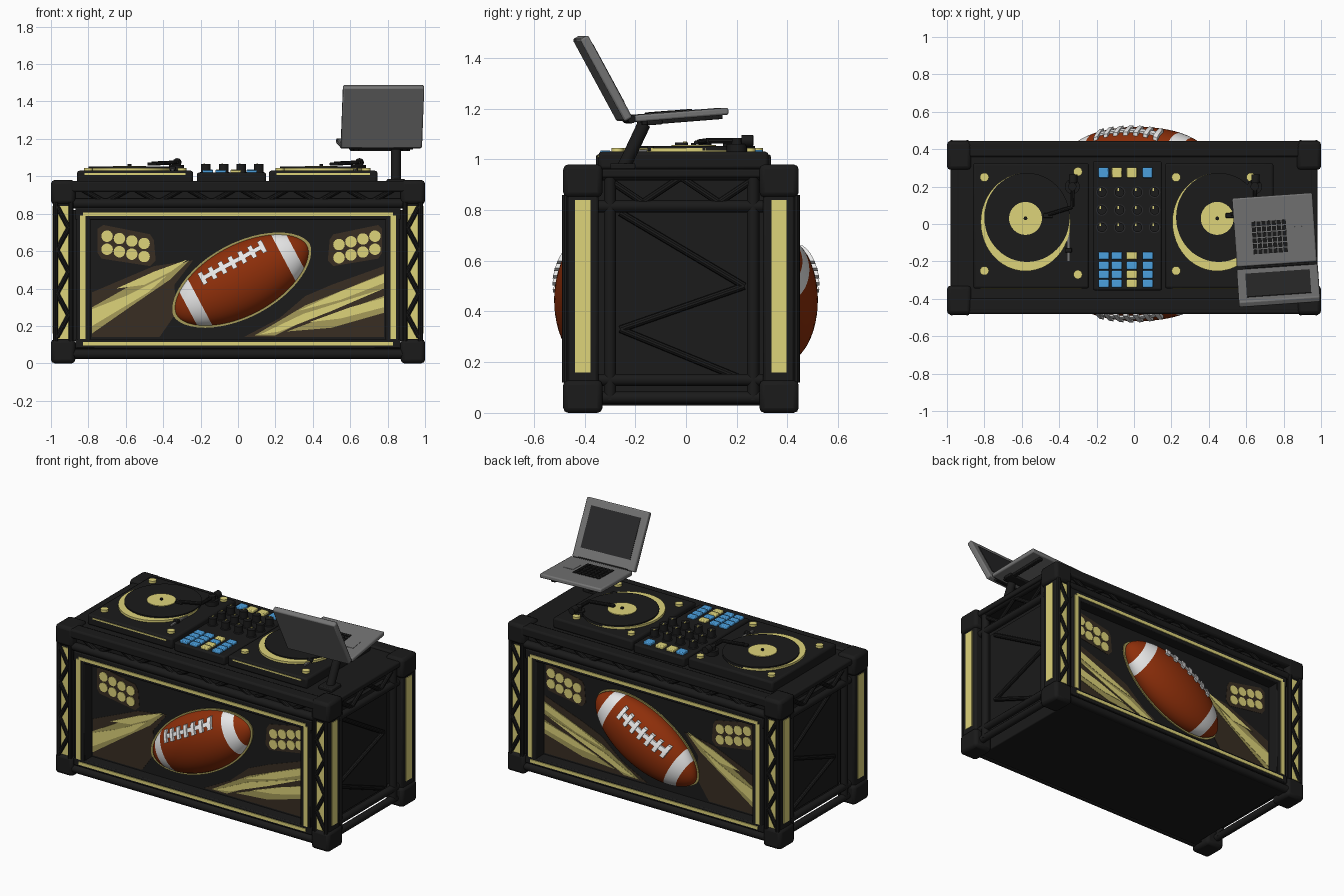
import bpy, bmesh, math
from mathutils import Vector, Matrix

if "Cube" in bpy.data.objects:
    bpy.data.objects.remove(bpy.data.objects["Cube"])

def mat(name, r, g, b):
    m = bpy.data.materials.new(name)
    m.diffuse_color = (r, g, b, 1)
    m.use_nodes = True
    m.node_tree.nodes["Principled BSDF"].inputs["Base Color"].default_value = m.diffuse_color
    return m

BLACK = mat("matte_black", .0105, .0105, .0105)
DARK = mat("dark_grey", .022, .022, .023)
GREY = mat("laptop_grey", .175, .175, .175)
YELLOW = mat("pale_yellow", .73, .655, .195)
TAN = mat("dull_tan", .38, .33, .10)
BROWN = mat("dark_brown", .04, .027, .016)
LEATHER = mat("ball_leather", .27, .028, .003)
WHITE = mat("white", .8, .8, .8)
BLUE = mat("pad_blue", .07, .35, .73)
YC = -.02            # centre of the booth in y
PANEL = .378         # depth of the artwork panels from that centre

def finish(name, bm, *mats, bevel=0, angle=35):
    bmesh.ops.recalc_face_normals(bm, faces=bm.faces[:])
    me = bpy.data.meshes.new(name)
    bm.to_mesh(me)
    bm.free()
    for m in mats:
        me.materials.append(m)
    me.polygons.foreach_set("use_smooth", [True] * len(me.polygons))
    me.set_sharp_from_angle(angle=math.radians(angle))
    ob = bpy.data.objects.new(name, me)
    bpy.context.collection.objects.link(ob)
    if bevel:
        b = ob.modifiers.new("bevel", 'BEVEL')
        b.width, b.segments = bevel, 2
    return ob

def boxes(name, items, m, bevel=0, frame=Matrix()):
    """One object made of boxes given as (centre, size)."""
    bm = bmesh.new()
    for c, s in items:
        bmesh.ops.create_cube(bm, size=1, matrix=frame @ Matrix.Translation(c) @ Matrix.Diagonal((*s, 1)))
    return finish(name, bm, m, bevel=bevel)

def bars(name, items, r, m, seg=10):
    """One object made of round bars given as (start, end)."""
    bm = bmesh.new()
    for p, q in items:
        p, q = Vector(p), Vector(q)
        rot = (q - p).to_track_quat('Z', 'Y').to_matrix().to_4x4()
        bmesh.ops.create_cone(bm, cap_ends=True, segments=seg, radius1=r, radius2=r, depth=(q - p).length,
                              matrix=Matrix.Translation((p + q) / 2) @ rot)
    return finish(name, bm, m)

def discs(name, items, m, seg=48):
    """Upright cylinders given as (x, y, z0, z1, rx, ry)."""
    bm = bmesh.new()
    for x, y, z0, z1, rx, ry in items:
        bmesh.ops.create_cone(bm, cap_ends=True, segments=seg, radius1=1, radius2=1, depth=1,
                              matrix=Matrix.Translation((x, y, (z0 + z1) / 2)) @ Matrix.Diagonal((rx, ry, z1 - z0, 1)))
    return finish(name, bm, m)

def plates(name, polys, s, t, m):
    """Flat artwork (x, z outlines) on the front (s=-1) or back (s=1) panel, t thick."""
    bm = bmesh.new()
    y0, y1 = YC + s * (PANEL - .001), YC + s * (PANEL + t)
    for pts in polys:
        a = [bm.verts.new((x, y0, z)) for x, z in pts]
        b = [bm.verts.new((x, y1, z)) for x, z in pts]
        bm.faces.new(a)
        bm.faces.new(b[::-1])
        for i in range(len(a)):
            j = (i + 1) % len(a)
            bm.faces.new((a[i], b[i], b[j], a[j]))
    return finish(name, bm, m)

def zigzag(a, b, u0, u1, n, put):
    """Truss diagonals between rails a and b, from u0 to u1."""
    P = [put(u0 + (u1 - u0) * i / n, a if i % 2 else b) for i in range(n + 1)]
    return list(zip(P, P[1:]))

# --- booth body and top
boxes("booth_body", [((0, YC, .49), (1.72, 2 * PANEL, .92))], BLACK, .006)
boxes("booth_top", [((0, YC, .945), (1.96, .88, .035))], BLACK, .008)
boxes("top_edge_rails", [((0, YC + s * .42, .945), (1.8, .085, .06)) for s in (-1, 1)], BLACK, .012)
C4 = [(sx, sy) for sx in (-1, 1) for sy in (-1, 1)]
boxes("corner_blocks", [((sx * .935, YC + sy * .387, z), (.13, .155, .13)) for sx, sy in C4 for z in (.065, .915)], BLACK, .02)
boxes("corner_posts", [((sx * .935, YC + sy * .387, .49), (.105, .125, .8)) for sx, sy in C4], BLACK, .012)

# --- lit strips and lattice on the corner posts
boxes("post_strips_front_back", [((sx * .935, YC + sy * .45, .485), (.06, .008, .71)) for sx, sy in C4], YELLOW)
boxes("post_strips_side", [((sx * .988, YC + sy * .387, .5), (.008, .06, .68)) for sx, sy in C4], YELLOW)
lat, edges = [], []
for sx, sy in C4:
    y = YC + sy * .455
    lat += zigzag(sx * .905, sx * .968, .14, .84, 6, lambda u, v: (v, y, u))
    edges += [((sx * x, y, .12), (sx * x, y, .86)) for x in (.892, .975)]
bars("post_lattice", lat, .013, BLACK)
bars("post_edge_tubes", edges, .014, BLACK)

# --- side trusses
bt, bd = [], []
for sx in (-1, 1):
    x = sx * .945
    for z in (.06, .13, .815, .94):
        bt.append(((x, -.36, z), (x, .32, z)))
    for y in (-.3, .265):
        bt.append(((x, y, .05), (x, y, .93)))
    bd += zigzag(.83, .93, -.32, .28, 4, lambda u, v: (x, u, v))
    z = [(-.26, .79), (.23, .5), (-.26, .33), (.23, .13)]
    bd += [((sx * .9, *p), (sx * .9, *q)) for p, q in zip(z, z[1:])]
bars("side_truss_tubes", bt, .024, BLACK, 12)
bars("side_truss_diagonals", bd, .014, BLACK)
boxes("side_inner_panel", [((sx * .872, YC, .47), (.03, .6, .7)) for sx in (-1, 1)], BLACK)

# --- football shape
BC, TILT, HL, HW, BY = (.02, .445), math.radians(28), .402, .19, .385
HD = .52 - BY
def radius(u):
    return HW * max(0, 1 - (u / HL) ** 2) ** .57
def ball_xz(u, v):
    c, s = math.cos(TILT), math.sin(TILT)
    return BC[0] + u * c - v * s, BC[1] + u * s + v * c

def football(side, s):
    def put(u, v, lift=0):
        x, z = ball_xz(u, v)
        r = radius(u)
        return (x, s * (BY + r / HW * HD * math.sqrt(max(0, 1 - (v / r) ** 2)) + lift), z)
    bm = bmesh.new()
    N, S, rings = 60, 40, []
    for i in range(N + 1):
        u = -HL * math.cos(math.pi * (i + .15) / (N + .3))
        ring = []
        for k in range(S):
            a = 2 * math.pi * k / S
            x, z = ball_xz(u, radius(u) * math.cos(a))
            ring.append(bm.verts.new((x, s * BY + radius(u) / HW * HD * math.sin(a), z)))
        rings.append((u, ring))
    for (u0, a), (u1, b) in zip(rings, rings[1:]):
        for k in range(S):
            f = bm.faces.new((a[k], a[(k + 1) % S], b[(k + 1) % S], b[k]))
            f.material_index = int(.245 < abs(u0 + u1) / 2 < .322)   # white bands
    bm.faces.new(rings[0][1])
    bm.faces.new(rings[-1][1])
    finish(side + "_football", bm, LEATHER, WHITE, angle=60)
    # laces: flat-topped white strips that follow the curve of the ball
    def strip(quads, lift):
        for (u0, u1, v0, v1) in quads:
            n = 4
            for i in range(n):
                va, vb = v0 + (v1 - v0) * i / n, v0 + (v1 - v0) * (i + 1) / n
                lo = [lb.verts.new(put(u, v, -.006)) for u, v in ((u0, va), (u1, va), (u1, vb), (u0, vb))]
                hi = [lb.verts.new(put(u, v, lift)) for u, v in ((u0, va), (u1, va), (u1, vb), (u0, vb))]
                lb.faces.new(hi)
                for k in range(4):
                    j = (k + 1) % 4
                    lb.faces.new((lo[k], lo[j], hi[j], hi[k]))
    us = [-.18 + .06 * i for i in range(7)]
    lb = bmesh.new()
    strip([(a, b, .095, .119) for a, b in zip(us, us[1:])], .010)
    strip([(u - .013, u + .013, .072, .142) for u in us], .017)
    bmesh.ops.remove_doubles(lb, verts=lb.verts[:], dist=.0005)
    finish(side + "_laces", lb, WHITE)

# --- front and back panels (same artwork, mirrored through the booth)
def circle(x, z, r, n=14):
    return [(x + r * math.cos(2 * math.pi * i / n), z + r * math.sin(2 * math.pi * i / n)) for i in range(n)]

for side, s in (("front", -1), ("back", 1)):
    F = lambda d: YC + s * d
    boxes(side + "_frame", [((0, F(.41), .80), (1.74, .09, .065)), ((0, F(.41), .105), (1.74, .09, .05))]
          + [((x, F(.41), .46), (.075, .09, .72)) for x in (-.825, .825)], BLACK, .006)
    boxes(side + "_frame_lights", [((0, F(.456), .797), (1.66, .008, .02)), ((0, F(.456), .105), (1.66, .008, .02))]
          + [((x, F(.456), .46), (.03, .008, .66)) for x in (-.83, .83)], YELLOW)
    bars(side + "_beam_rails", [((-.9, F(.435), z), (.9, F(.435), z)) for z in (.05, .855, .95)], .026, BLACK, 12)
    boxes(side + "_beam_backing", [((0, F(.395), .9), (1.74, .05, .12)), ((0, F(.395), .06), (1.74, .05, .06))], BLACK)
    bars(side + "_beam_diagonals", zigzag(.86, .94, -.85, .85, 12, lambda u, v: (u, F(.43), v)), .014, BLACK)
    # brown glow areas, tan and yellow light rays
    plates(side + "_brown_glow", [
        [(-.78, .14), (-.42, .14), (-.33, .27), (-.34, .42), (-.24, .55), (-.45, .52), (-.78, .38)],
        [(.03, .14), (.78, .14), (.78, .52), (.5, .42), (.36, .36), (.22, .24)],
        [(-.75, .72), (-.72, .74), (-.47, .69), (-.45, .66), (-.44, .55), (-.47, .52), (-.73, .56), (-.75, .59)],
        [(.77, .72), (.75, .74), (.51, .69), (.49, .66), (.48, .55), (.51, .52), (.75, .56), (.77, .59)]], s, .002, BROWN)
    plates(side + "_tan_rays", [
        [(-.78, .30), (-.55, .43), (-.26, .55), (-.36, .45), (-.55, .32), (-.78, .16)],
        [(.09, .15), (.36, .31), (.78, .48), (.78, .40), (.4, .25), (.2, .15)],
        [(.26, .17), (.5, .26), (.78, .36), (.78, .27), (.5, .19)]], s, .004, TAN)
    plates(side + "_yellow_rays", [
        [(-.65, .40), (-.45, .49), (-.27, .555), (-.36, .49), (-.5, .42)],
        [(-.78, .29), (-.6, .36), (-.38, .47), (-.48, .38), (-.78, .20)],
        [(.32, .28), (.55, .385), (.78, .475), (.78, .43), (.55, .34)],
        [(.12, .155), (.35, .265), (.78, .40), (.5, .28), (.22, .17)],
        [(.38, .22), (.6, .30), (.78, .35), (.78, .30), (.55, .24)]], s, .006, YELLOW)
    dots = [(-.70 + .066 * i, z - .013 * i) for i in range(4) for z in (.68, .61)]
    dots += [(.54 + .064 * i, z + .015 * i) for i in range(4) for z in (.635, .565)]
    plates(side + "_spotlights", [circle(x, z, .031) for x, z in dots], s, .006, YELLOW)
    us = [-HL * math.cos(math.pi * i / 24) for i in range(25)]
    rim = [(u, radius(u)) for u in us] + [(u, -radius(u)) for u in us[-2:0:-1]]
    plates(side + "_ball_outline", [[ball_xz(u * 1.025, v * 1.045) for u, v in rim]], s, .008, TAN)
    football(side, s)

# --- turntables
for side, cx, x0, x1, arm in (("left", -.58, -.86, -.24, .25), ("right", .445, .165, .745, .20)):
    mx, w = (x0 + x1) / 2, x1 - x0
    boxes(side + "_deck", [((mx, -.01, .995), (w, .67, .07))], BLACK, .012)
    boxes(side + "_deck_trim", [((mx, -.346, 1.012), (w - .08, .005, .009))], YELLOW)
    discs(side + "_platter", [(cx, .01, 1.03, 1.044, .24, .262)], YELLOW)
    discs(side + "_record", [(cx + .008, .035, 1.035, 1.052, .228, .238)], BLACK)
    discs(side + "_record_label", [(cx, .03, 1.05, 1.056, .088, .088)], YELLOW)
    discs(side + "_spindle", [(cx, .03, 1.05, 1.065, .01, .01)], BLACK, 12)
    discs(side + "_deck_buttons", [(x, y, 1.03, 1.045, .024, .024) for x, y in
          ((x0 + .06, .25), (x0 + .06, -.25), (x1 - .06, -.27), (x1 - .06 - .06 * (cx > 0), .25 + .03 * (cx < 0)))], YELLOW, 16)
    ax = cx + arm
    discs(side + "_tonearm_base", [(ax, .2, 1.03, 1.06, .04, .04), (ax, .2, 1.055, 1.085, .022, .022)], BLACK, 20)
    bars(side + "_tonearm", [((ax + .005, .26, 1.074), (ax, .09, 1.074)), ((ax, .09, 1.074), (ax - .13, .05, 1.068))], .011, BLACK)
    bars(side + "_tonearm_weight", [((ax + .005, .265, 1.074), (ax + .004, .22, 1.074))], .023, BLACK, 14)
    boxes(side + "_headshell", [((ax - .13, .045, 1.066), (.05, .025, .015))], BLACK, .003)
    boxes(side + "_pitch_slider", [((ax - .02, -.08, 1.033), (.014, .24, .012))], GREY)
    boxes(side + "_pitch_knob", [((ax - .02, -.14, 1.042), (.035, .025, .02))], BLACK, .004)

# --- mixer with pads and knobs
boxes("mixer_body", [((-.035, -.01, .99), (.37, .69, .06))], BLACK, .01)
px, pads = (-.162, -.092, -.012, .073), {BLUE: [], YELLOW: []}
for i, x in enumerate(px):
    pads[YELLOW if i in (1, 2) else BLUE].append(((x, .275, 1.025), (.054, .056, .025)))
    for j, y in enumerate((-.17, -.222, -.27, -.318)):
        pads[YELLOW if i == 2 and j != 1 else BLUE].append(((x, y, 1.025), (.056, .042, .02)))
boxes("blue_pads", pads[BLUE], BLUE, .005)
boxes("yellow_pads", pads[YELLOW], YELLOW, .005)
grid = [(x, y) for x in (-.172, -.077, .018, .11) for y in (.17, .075, -.018)]
discs("knob_rings", [(x, y, 1.015, 1.024, .031, .031) for x, y in grid], DARK, 20)
discs("knobs", [(x, y, 1.02, 1.066, .025, .025) for x, y in grid], BLACK, 20)
boxes("knob_pointers", [((x - .008, y + .014, 1.067), (.008, .016, .005)) for x, y in grid], YELLOW)

# --- laptop on its stand, screen facing the back
hinge = Matrix.Translation((.765, -.225, 1.16)) @ Matrix.Rotation(math.radians(4), 4, 'Z')
base = hinge @ Matrix.Rotation(math.radians(4.5), 4, 'X')
lid = hinge @ Matrix.Rotation(math.radians(118.5), 4, 'X')
boxes("laptop_base", [((0, .195, 0), (.43, .37, .028))], GREY, .008, base)
boxes("laptop_keys", [((-.11 + .027 * i, .085 + .03 * j, .015), (.022, .024, .008)) for i in range(7) for j in range(6)], BLACK, 0, base)
boxes("laptop_touchpad", [((.12, .16, .0145), (.07, .09, .003))], GREY, 0, base)
boxes("laptop_lid", [((0, .19, .016), (.435, .37, .036))], GREY, .008, lid)
boxes("laptop_screen", [((0, .2, -.003), (.345, .26, .005))], DARK, 0, lid)
bars("laptop_hinge", [(hinge @ Vector((-.17, 0, -.002)), hinge @ Vector((.17, 0, -.002)))], .016, BLACK)
bars("laptop_stand_post", [((.845, -.25, .96), (.845, -.165, 1.14))], .026, BLACK, 12)
boxes("laptop_stand_foot", [((.845, -.25, .972), (.1, .1, .025))], BLACK, .006)
boxes("laptop_stand_arms", [((0, .09, -.022), (.32, .06, .018)), ((-.13, .2, -.021), (.03, .32, .016)),
                            ((.13, .2, -.021), (.03, .32, .016))], BLACK, .004, base)
